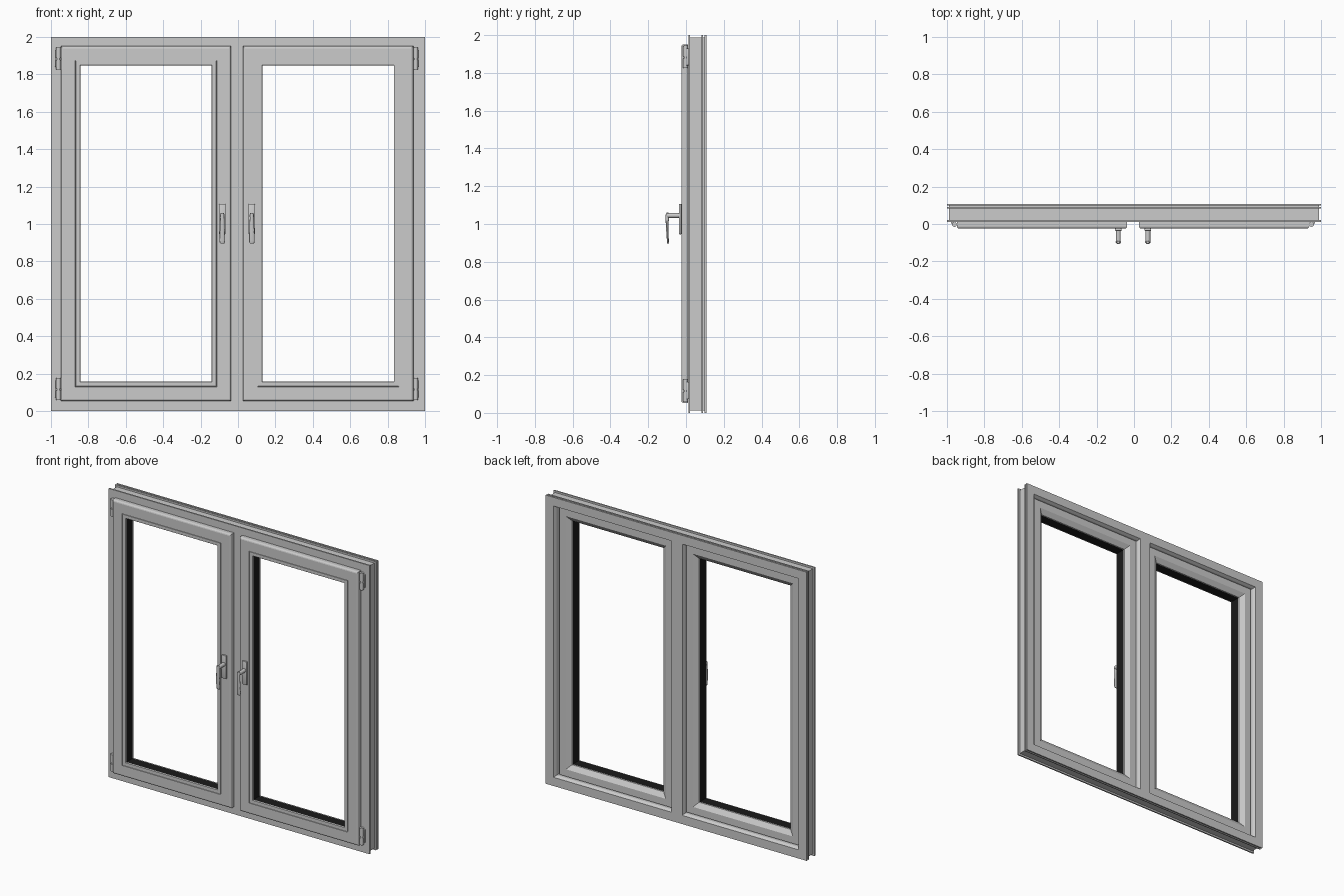
import bpy, bmesh, math
from mathutils import Matrix

if "Cube" in bpy.data.objects:
    bpy.data.objects.remove(bpy.data.objects["Cube"])

CX = -0.005  # centre line shared by both leaves
black = bpy.data.materials.new("black_rubber")
black.diffuse_color = (0.01, 0.01, 0.01, 1)
black.use_nodes = True
black.node_tree.nodes["Principled BSDF"].inputs["Base Color"].default_value = black.diffuse_color


def finish(bm, name, mat=None, smooth=True):
    bmesh.ops.recalc_face_normals(bm, faces=bm.faces[:])
    me = bpy.data.meshes.new(name)
    bm.to_mesh(me)
    bm.free()
    ob = bpy.data.objects.new(name, me)
    bpy.context.collection.objects.link(ob)
    if smooth:
        me.shade_smooth()
        me.set_sharp_from_angle(angle=math.radians(30))
    if mat:
        me.materials.append(mat)
    return ob


def skin(bm, loops, closed):
    """Join consecutive loops of vertices with quads, capping open ends."""
    rings = [[bm.verts.new(p) for p in lp] for lp in loops]
    n, m = len(rings), len(rings[0])
    for i in range(n if closed else n - 1):
        a, b = rings[i], rings[(i + 1) % n]
        for j in range(m):
            k = (j + 1) % m
            bm.faces.new((a[j], a[k], b[k], b[j]))
    if not closed:
        bm.faces.new(rings[0])
        bm.faces.new(rings[-1])


def mitred_ring(name, x0, x1, z0, z1, profile, mat=None):
    """Sweep a profile of (inset, y) around a rectangle."""
    bm = bmesh.new()
    corners = [(x0, z0, 1, 1), (x1, z0, -1, 1), (x1, z1, -1, -1), (x0, z1, 1, -1)]
    skin(bm, [[(x + sx * t, y, z + sz * t) for t, y in profile]
              for x, z, sx, sz in corners], True)
    return finish(bm, name, mat, smooth=False)


def box(name, x, y0, y1, z0, z1, w, bevel=0.0):
    bm = bmesh.new()
    bmesh.ops.create_cube(bm, size=1, matrix=Matrix.Translation(
        (x, (y0 + y1) / 2, (z0 + z1) / 2)) @ Matrix.Diagonal((w, y1 - y0, z1 - z0, 1)))
    if bevel:
        bmesh.ops.bevel(bm, geom=bm.edges[:], offset=bevel, segments=2,
                        profile=0.5, affect='EDGES')
    return finish(bm, name)


def cylinder(name, loc, r, length, along_y=False):
    bm = bmesh.new()
    rot = Matrix.Rotation(math.pi / 2, 4, 'X') if along_y else Matrix()
    bmesh.ops.create_cone(bm, cap_ends=True, segments=20, radius1=r, radius2=r,
                          depth=length, matrix=Matrix.Translation(loc) @ rot)
    return finish(bm, name)


# Outer frame with grooves around its outside edge
mitred_ring("outer_frame", -1, 1, 0, 2, [
    (0, .012), (.07, .012), (.07, .09), (.06, .108), (0, .108), (0, .098),
    (.012, .098), (.012, .09), (0, .09), (0, .082), (.012, .082),
    (.012, .022), (0, .022)])

# Centre mullion
bm = bmesh.new()
section = [(-.05, .012), (.05, .012), (.05, .09), (.042, .108), (-.042, .108), (-.05, .09)]
skin(bm, [[(CX + u, y, z) for u, y in section] for z in (.06, 1.94)], False)
finish(bm, "centre_mullion", smooth=False)

SASH = [(0, .010), (0, -.013), (.002, -.019), (.006, -.023), (.012, -.025),
        (.076, -.025), (.077, -.022), (.079, -.022), (.080, -.025),
        (.102, -.025), (.104, -.022), (.104, -.017), (.096, -.017), (.096, .05),
        (.104, .05), (.104, .058), (.072, .08), (.023, .08), (.023, .010)]
GASKET = [(.096, -.017), (.1035, -.017), (.1035, .05), (.096, .05)]

# Lever sections: z, y, half width, half depth
LEVER = [(1.060, -.098, .007, .006), (1.056, -.098, .010, .009), (1.03, -.099, .011, .009),
         (1.00, -.100, .012, .007), (.95, -.098, .014, .006), (.91, -.096, .015, .005),
         (.899, -.0955, .013, .004), (.895, -.095, .008, .003)]

for side, s in (("left", -1), ("right", 1)):
    # Opening sash and its black glazing gasket
    xa, xb = sorted((CX + s * .032, CX + s * .942))
    mitred_ring(side + "_sash", xa, xb, .053, 1.951, SASH)
    mitred_ring(side + "_gasket", xa, xb, .053, 1.951, GASKET, black)

    # Handle: back plate, stem and tapering lever
    hx = CX + s * .079
    box(side + "_handle_plate", hx, -.037, -.024, .945, 1.107, .036, .004)
    cylinder(side + "_handle_stem", (hx, -.066, 1.045), .013, .066, True)
    bm = bmesh.new()
    skin(bm, [[(hx + w * math.cos(a), y + d * math.sin(a), z)
               for a in (math.tau * i / 16 for i in range(16))]
              for z, y, w, d in LEVER], False)
    finish(bm, side + "_handle_lever")

    # Hinges: two knuckles, a pin and a leaf on the frame
    for end, z in (("lower", .118), ("upper", 1.885)):
        px = CX + s * .955
        name = f"{side}_{end}_hinge"
        cylinder(name + "_pin", (px, -.002, z), .009, .118)
        for part, dz, ln in (("_low_knuckle", -.033, .05), ("_high_knuckle", .030, .056)):
            cylinder(name + part, (px, -.002, z + dz), .013, ln)
        box(name + "_leaf", CX + s * .964, .002, .014, z - .045, z + .045, .018, .002)
